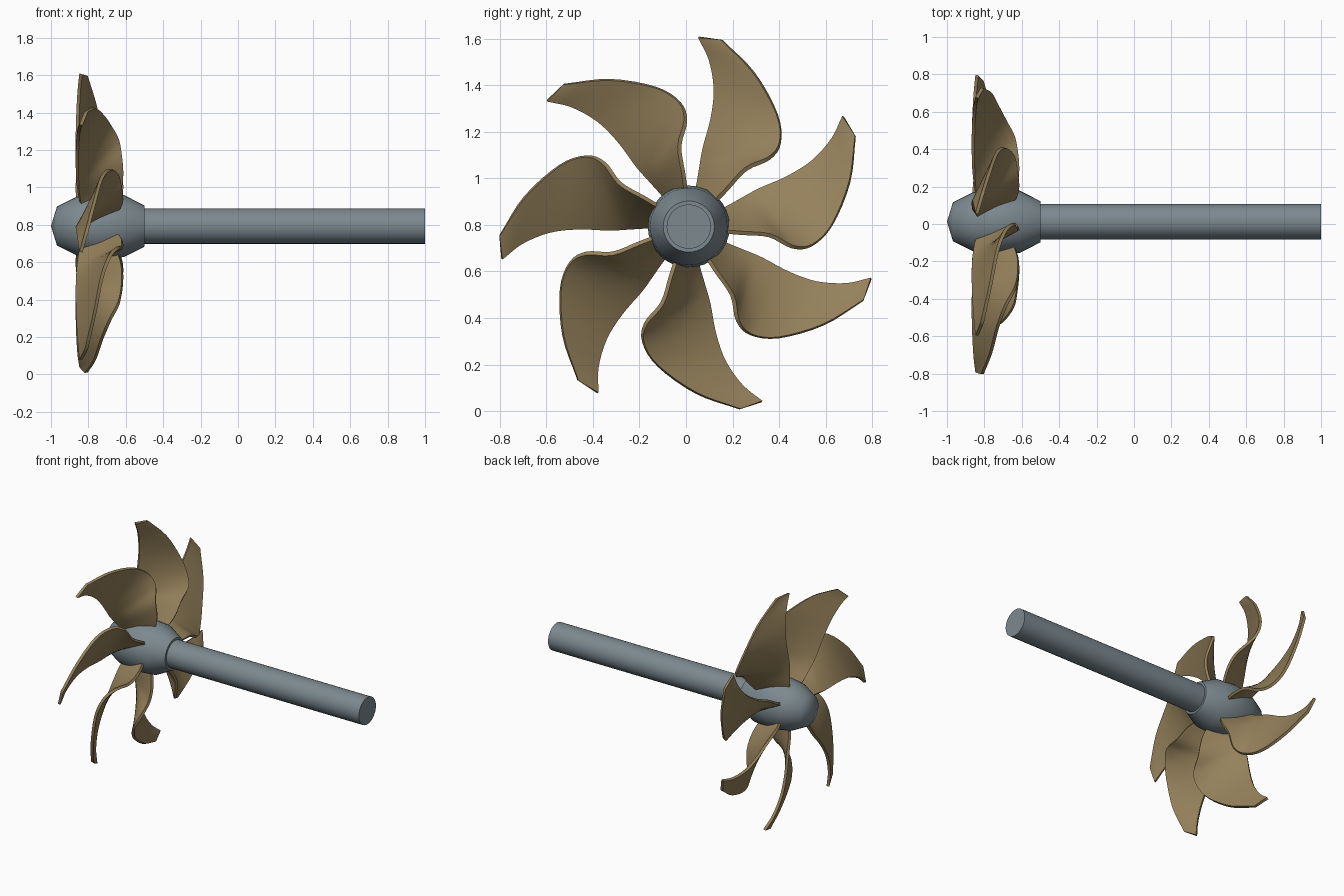
import bpy, bmesh, math
from mathutils import Vector, Matrix

cube = bpy.data.objects.get("Cube")
if cube:
    bpy.data.objects.remove(cube, do_unlink=True)

AXIS = Vector((0, 0.012, 0.793))
BLADES = 7


def material(name, rgb):
    m = bpy.data.materials.new(name)
    m.use_nodes = True
    m.diffuse_color = (*rgb, 1)
    bsdf = m.node_tree.nodes["Principled BSDF"]
    bsdf.inputs["Base Color"].default_value = (*rgb, 1)
    bsdf.inputs["Roughness"].default_value = 0.6
    return m


steel = material("blue grey steel", (0.20, 0.25, 0.275))
bronze = material("bronze", (0.30, 0.22, 0.105))


def finish(name, bm, mat, angle):
    bmesh.ops.recalc_face_normals(bm, faces=bm.faces)
    mesh = bpy.data.meshes.new(name)
    bm.to_mesh(mesh)
    bm.free()
    mesh.materials.append(mat)
    ob = bpy.data.objects.new(name, mesh)
    bpy.context.collection.objects.link(ob)
    ob.location = AXIS
    bpy.ops.object.select_all(action='DESELECT')
    ob.select_set(True)
    bpy.context.view_layer.objects.active = ob
    bpy.ops.object.shade_smooth_by_angle(angle=math.radians(angle))
    return ob


def lathe(name, profile, mat, angle, sides=32):
    """Spin (x, radius) points around the x axis."""
    bm = bmesh.new()
    verts = [bm.verts.new((x, 0, r)) for x, r in profile]
    edges = [bm.edges.new(pair) for pair in zip(verts, verts[1:])]
    bmesh.ops.spin(bm, geom=verts + edges, cent=(0, 0, 0), axis=(1, 0, 0),
                   angle=math.tau, steps=sides, use_merge=True)
    bmesh.ops.remove_doubles(bm, verts=bm.verts, dist=0.0001)
    return finish(name, bm, mat, angle)


def smooth_path(points, steps=4):
    """Catmull-Rom curve through the points."""
    p = [Vector(q) for q in points]
    p = [2 * p[0] - p[1]] + p + [2 * p[-1] - p[-2]]
    out = []
    for a, b, c, d in zip(p, p[1:], p[2:], p[3:]):
        for i in range(steps):
            t = i / steps
            out.append(0.5 * (2 * b + (c - a) * t + (2 * a - 5 * b + 4 * c - d) * t ** 2
                              + (3 * b - a - 3 * c + d) * t ** 3))
    return out + [p[-2]]


# Hub and shaft
lathe("hub", [(-1, 0), (-0.968, 0.104), (-0.86, 0.158), (-0.74, 0.176),
              (-0.61, 0.166), (-0.5, 0.11), (-0.5, 0)], steel, 50)
lathe("shaft", [(-0.52, 0), (-0.52, 0.095), (1, 0.095), (1, 0)], steel, 40)

# Blade edges from root to tip
hollow_edge = smooth_path([
    (-0.83, 0.025, 0.09), (-0.85, 0.046, 0.17), (-0.86, 0.058, 0.25),
    (-0.866, 0.07, 0.335), (-0.868, 0.102, 0.463), (-0.865, 0.115, 0.592),
    (-0.858, 0.093, 0.721), (-0.848, 0.046, 0.816)])
full_edge = smooth_path([
    (-0.66, 0.09, 0.07), (-0.625, 0.17, 0.155), (-0.625, 0.25, 0.24),
    (-0.645, 0.35, 0.288), (-0.69, 0.396, 0.36), (-0.735, 0.382, 0.484),
    (-0.775, 0.285, 0.66), (-0.82, 0.145, 0.802)])


def blade(index, chord=8, thickness=0.018):
    bm = bmesh.new()
    rows = [[bm.verts.new(a.lerp(b, j / chord)) for j in range(chord + 1)]
            for a, b in zip(hollow_edge, full_edge)]
    for low, high in zip(rows, rows[1:]):
        for j in range(chord):
            bm.faces.new((low[j], low[j + 1], high[j + 1], high[j]))
    bmesh.ops.recalc_face_normals(bm, faces=bm.faces)
    bmesh.ops.solidify(bm, geom=bm.faces[:], thickness=thickness)
    bmesh.ops.rotate(bm, verts=bm.verts, cent=(0, 0, 0),
                     matrix=Matrix.Rotation(index * math.tau / BLADES, 3, 'X'))
    return finish(f"blade_{index + 1}", bm, bronze, 40)


# Ring of swept blades
for i in range(BLADES):
    blade(i)
